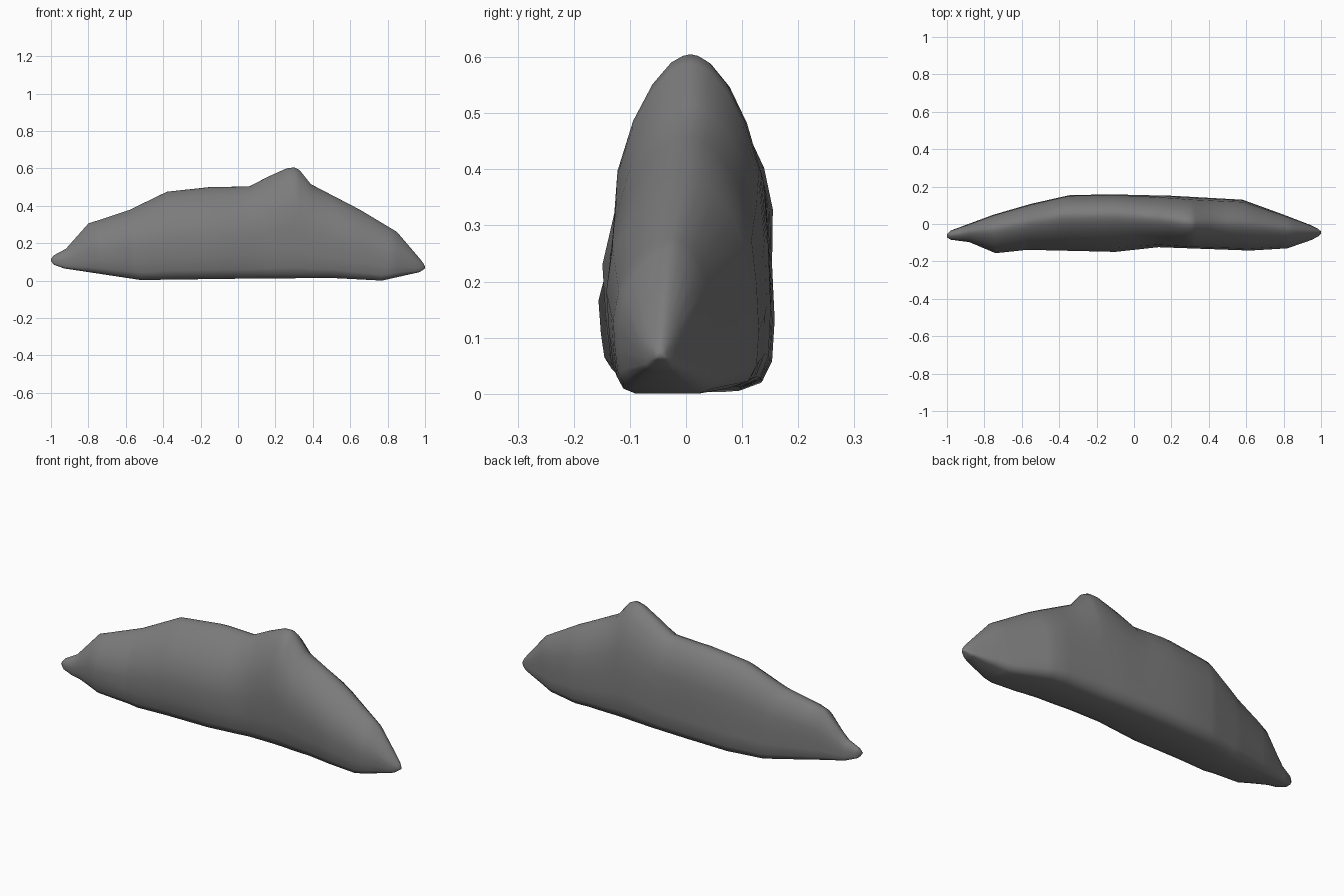
import bpy
import bmesh
import math

cube = bpy.data.objects.get("Cube")
if cube:
    bpy.data.objects.remove(cube, do_unlink=True)

# Stone colour
stone = bpy.data.materials.new("grey stone")
stone.use_nodes = True
GREY = (0.2, 0.2, 0.2, 1)
stone.diffuse_color = GREY
shader = stone.node_tree.nodes["Principled BSDF"]
shader.inputs["Base Color"].default_value = GREY
shader.inputs["Roughness"].default_value = 0.8

# Outlines along the length of the rock
crest_z = [(-1, .115), (-.985, .135), (-.92, .17), (-.8, .305), (-.58, .378), (-.38, .475),
           (-.15, .5), (.06, .503), (.16, .555), (.26, .6), (.3, .605), (.33, .59),
           (.39, .515), (.65, .38), (.85, .26), (.97, .12), (.993, .09), (1, .075)]
base_z = [(-1, .105), (-.985, .085), (-.93, .065), (-.52, .003), (0, .01), (.5, .014),
          (.77, 0), (.97, .045), (1, .065)]
back_y = [(-1, -.055), (-.98, -.035), (-.75, .05), (-.55, .108), (-.34, .155), (-.1, .158),
          (.2, .151), (.58, .13), (.8, .05), (.95, -.008), (.985, -.026), (1, -.04)]
front_y = [(-1, -.072), (-.98, -.084), (-.88, -.097), (-.74, -.156), (-.57, -.138),
           (-.1, -.149), (.13, -.124), (.62, -.142), (.82, -.13), (.95, -.085),
           (.985, -.066), (1, -.052)]
crest_y = [(-1, -.06), (-.75, -.025), (-.4, .045), (-.1, .05), (.1, .035), (.3, .008),
           (.6, .0), (.85, -.03), (1, -.045)]

# Section from base to crest: height share, back width share, front width share
section = [(0, .6, .55), (.03, .86, .78), (.1, .97, .9), (.25, 1, .96), (.45, .97, 1),
           (.65, .89, .94), (.8, .7, .74), (.91, .47, .49), (.975, .24, .25),
           (.995, .1, .1)]


def at(line, x):
    for (x0, v0), (x1, v1) in zip(line, line[1:]):
        if x <= x1:
            return v0 + (v1 - v0) * (x - x0) / (x1 - x0)
    return line[-1][1]


def ring(x):
    low, high = at(base_z, x), at(crest_z, x)
    mid = at(crest_y, x)
    foot = (at(front_y, x) + at(back_y, x)) / 2
    half = (at(back_y, x) - at(front_y, x)) / 2

    def point(t, offset):
        centre = foot + (mid - foot) * max(0, 2 * t - 1)
        return (x, centre + half * offset, low + t * (high - low))

    back = [point(t, w) for t, w, _ in section]
    front = [point(t, -w) for t, _, w in reversed(section)]
    return back + [point(1, 0)] + front


# Rock body: rings joined from tip to tip
stations = sorted({x for line in (crest_z, base_z, back_y, front_y) for x, v in line})
bm = bmesh.new()
rings = [[bm.verts.new(p) for p in ring(x)] for x in stations]
count = len(rings[0])
for a, b in zip(rings, rings[1:]):
    for i in range(count):
        j = (i + 1) % count
        bm.faces.new((a[i], a[j], b[j], b[i]))
bm.faces.new(rings[0])
bm.faces.new(rings[-1])
bmesh.ops.recalc_face_normals(bm, faces=bm.faces)

mesh = bpy.data.meshes.new("rock_ridge")
bm.to_mesh(mesh)
bm.free()
mesh.materials.append(stone)
rock = bpy.data.objects.new("rock_ridge", mesh)
bpy.context.collection.objects.link(rock)

# Smooth shading
bpy.ops.object.select_all(action="DESELECT")
rock.select_set(True)
bpy.context.view_layer.objects.active = rock
bpy.ops.object.shade_smooth_by_angle(angle=math.radians(60))
